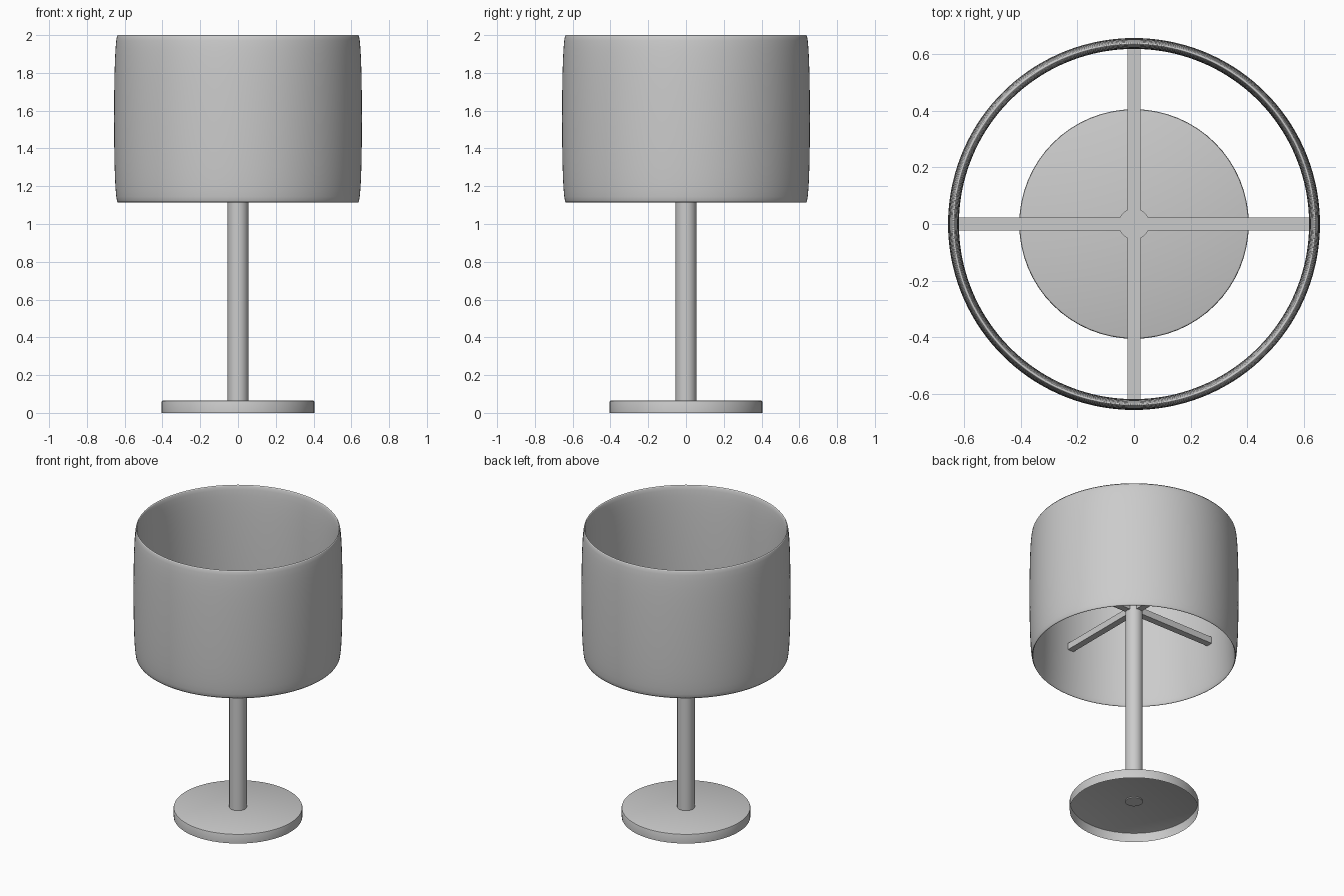
import bpy, bmesh, math

if "Cube" in bpy.data.objects:
    bpy.data.objects.remove(bpy.data.objects["Cube"])


def lathe(name, profile, segments, closed=False):
    """Revolve (radius, z) points around the z axis; radius 0 closes to a pole."""
    bm = bmesh.new()
    verts = [bm.verts.new((r, 0, z)) for r, z in profile]
    pairs = list(zip(verts, verts[1:]))
    if closed:
        pairs.append((verts[-1], verts[0]))
    edges = [bm.edges.new(p) for p in pairs]
    bmesh.ops.spin(bm, geom=verts + edges, cent=(0, 0, 0), axis=(0, 0, 1),
                   angle=math.tau, steps=segments)
    bmesh.ops.remove_doubles(bm, verts=bm.verts, dist=1e-5)
    bmesh.ops.recalc_face_normals(bm, faces=bm.faces)
    mesh = bpy.data.meshes.new(name)
    bm.to_mesh(mesh)
    bm.free()
    obj = bpy.data.objects.new(name, mesh)
    bpy.context.collection.objects.link(obj)
    return obj


def smooth(obj):
    bpy.ops.object.select_all(action='DESELECT')
    obj.select_set(True)
    bpy.context.view_layer.objects.active = obj
    bpy.ops.object.shade_smooth_by_angle(angle=math.radians(40))


# Base: shallow dish open underneath, softly rounded top edge
base = lathe("base", [(0.404, 0), (0.405, 0.058), (0.403, 0.063), (0.398, 0.065),
                      (0.395, 0.061), (0, 0.061), (0, 0.065), (0.398, 0.065)][:4]
             + [(0, 0.065)], 64)
smooth(base)

# Stem
stem = lathe("stem", [(0, 0.058), (0.055, 0.058), (0.055, 1.471), (0, 1.471)], 32)
smooth(stem)

# Shade: thin ring whose wall is rounded by subdivision
mid_r, mid_z, half_t, half_h = 0.638, 1.5575, 0.021, 0.483
shade = lathe("shade", [(mid_r - half_t, mid_z - half_h), (mid_r + half_t, mid_z - half_h),
                        (mid_r + half_t, mid_z + half_h), (mid_r - half_t, mid_z + half_h)],
              64, closed=True)
sub = shade.modifiers.new("rounding", 'SUBSURF')
sub.levels = sub.render_levels = 3
for poly in shade.data.polygons:
    poly.use_smooth = True

# Crossed bars holding the shade
for name, size in (("crossbar_x", (1.25, 0.045, 0.045)),
                   ("crossbar_y", (0.045, 1.25, 0.045))):
    bpy.ops.mesh.primitive_cube_add(size=1, location=(0, 0, 1.45))
    bar = bpy.context.object
    bar.name = name
    bar.scale = size
    bpy.ops.object.transform_apply(location=False, rotation=False, scale=True)
